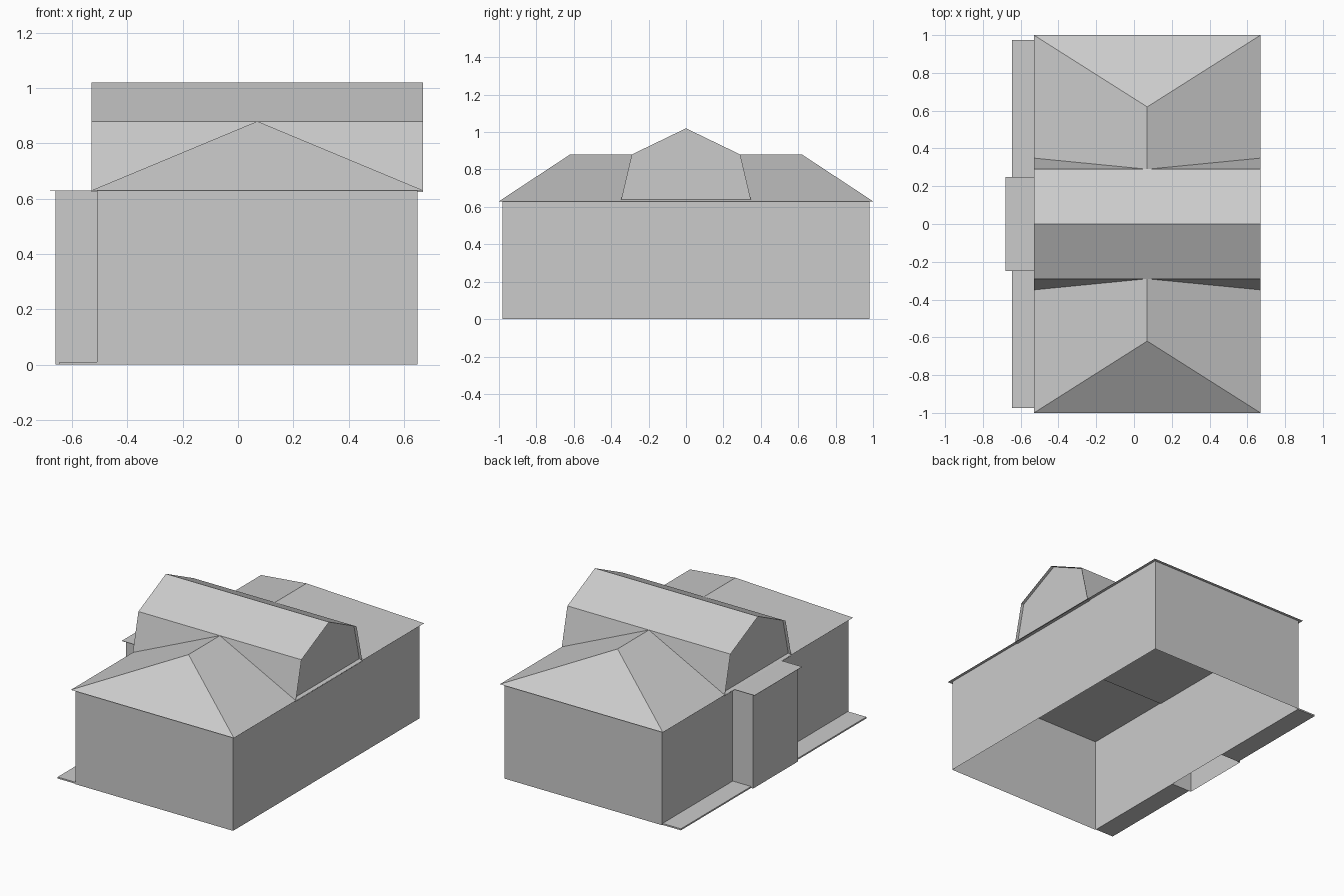
import bpy
import bmesh

cube = bpy.data.objects.get("Cube")
if cube:
    bpy.data.objects.remove(cube, do_unlink=True)

GREY = (0.6, 0.6, 0.6, 1.0)
mat = bpy.data.materials.new("plain grey")
mat.use_nodes = True
mat.diffuse_color = GREY
mat.node_tree.nodes["Principled BSDF"].inputs["Base Color"].default_value = GREY

EAVE = 0.63
KINK = 0.88
RIDGE = 1.02
WALL_X = (-0.51, 0.65)
ROOF_X = (-0.53, 0.67)
MID_X = 0.07


def add_part(name, verts, faces):
    """Make a flat-shaded object with consistent normals."""
    bm = bmesh.new()
    points = [bm.verts.new(v) for v in verts]
    for face in faces:
        bm.faces.new([points[i] for i in face])
    bmesh.ops.recalc_face_normals(bm, faces=bm.faces)
    mesh = bpy.data.meshes.new(name)
    bm.to_mesh(mesh)
    bm.free()
    mesh.materials.append(mat)
    obj = bpy.data.objects.new(name, mesh)
    bpy.context.collection.objects.link(obj)
    return obj


def add_box(name, xs, ys, zs, top=True, bottom=True):
    """Box between the given limits, optionally without top or bottom."""
    verts = [(x, y, z) for z in zs for x, y in
             ((xs[0], ys[0]), (xs[1], ys[0]), (xs[1], ys[1]), (xs[0], ys[1]))]
    faces = [(i, (i + 1) % 4, (i + 1) % 4 + 4, i + 4) for i in range(4)]
    if bottom:
        faces.append((3, 2, 1, 0))
    if top:
        faces.append((4, 5, 6, 7))
    return add_part(name, verts, faces)


# Main walls, open underneath
add_box("house_walls", WALL_X, (-0.98, 0.98), (0, EAVE), top=False, bottom=False)

# Hipped main roof with a flat underside
x0, x1 = ROOF_X
add_part("hip_roof",
         [(x0, -1, EAVE), (x1, -1, EAVE), (x1, 1, EAVE), (x0, 1, EAVE),
          (MID_X, -0.62, KINK), (MID_X, 0.62, KINK)],
         [(0, 1, 4), (1, 2, 5, 4), (2, 3, 5), (3, 0, 4, 5), (3, 2, 1, 0)])

# Gambrel cross roof: a folded sheet with a flat base
profile = [(-0.35, EAVE - 0.005), (-0.29, KINK), (0, RIDGE),
           (0.29, KINK), (0.35, EAVE - 0.005)]
n = len(profile)
add_part("gambrel_roof",
         [(x, y, z) for x in ROOF_X for y, z in profile],
         [(i, (i + 1) % n, (i + 1) % n + n, i + n) for i in range(n)])

# Gable walls set back under the gambrel edges
for side, x in zip(("right", "left"), WALL_X):
    add_part("gable_wall_" + side, [(x, y, z) for y, z in profile], [range(n)])

# Entrance bay with a thin flat canopy
add_box("entrance_bay", (-0.66, WALL_X[0]), (-0.237, 0.237), (0, EAVE - 0.001),
        top=False, bottom=False)
add_box("entrance_canopy", (-0.68, ROOF_X[0]), (-0.25, 0.25), (EAVE - 0.002, EAVE))

# Low paving slabs on both sides of the entrance
for side, s in (("front", -1), ("back", 1)):
    ys = sorted((s * 0.237, s * 0.975))
    add_box("paving_slab_" + side, (-0.645, WALL_X[0]), ys, (0, 0.01))
